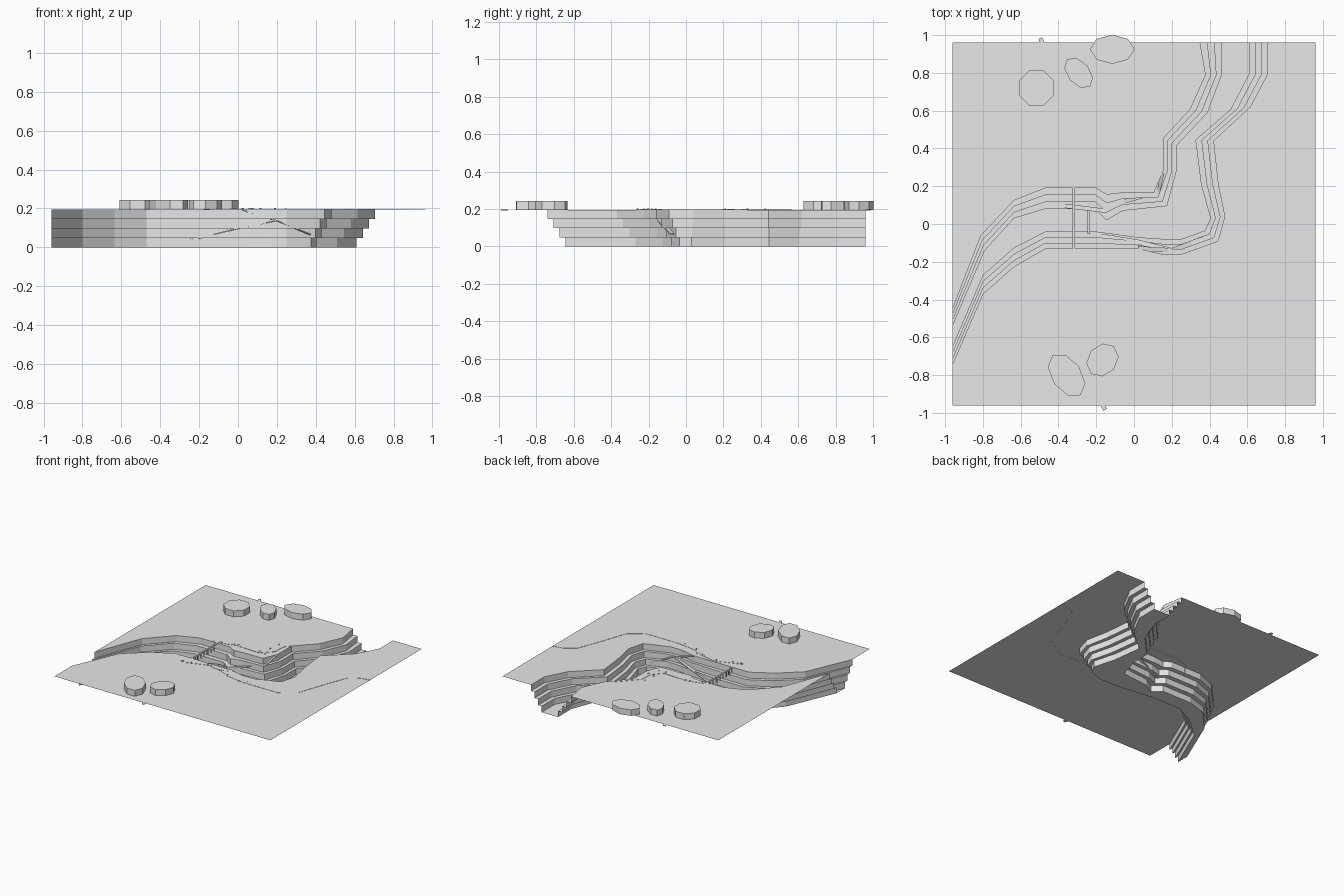
import bpy, bmesh, math, random
from mathutils import Vector, Matrix

if "Cube" in bpy.data.objects:
    bpy.data.objects.remove(bpy.data.objects["Cube"])

random.seed(4)
TOP = 0.195      # plateau height
HALF = 0.96      # half size of the plateau
LEVELS = 4       # rock terraces

stone = bpy.data.materials.new("pale_grey_stone")
stone.use_nodes = True
grey = (0.8, 0.8, 0.8, 1)
stone.diffuse_color = grey
stone.node_tree.nodes["Principled BSDF"].inputs["Base Color"].default_value = grey


def finish(name, bm, fix_normals=True):
    """Turn a bmesh into a named, flat shaded object."""
    if fix_normals:
        bmesh.ops.recalc_face_normals(bm, faces=bm.faces)
    mesh = bpy.data.meshes.new(name)
    bm.to_mesh(mesh)
    bm.free()
    mesh.materials.append(stone)
    obj = bpy.data.objects.new(name, mesh)
    bpy.context.scene.collection.objects.link(obj)
    return obj


def add_box(bm, centre, size, turn=0):
    matrix = (Matrix.Translation(centre) @ Matrix.Rotation(turn, 4, "Z")
              @ Matrix.Diagonal((*size, 1)))
    bmesh.ops.create_cube(bm, size=1, matrix=matrix)


def ribbon(name, path, width, thickness):
    """Flat strip that follows a path."""
    bm = bmesh.new()
    points = [Vector(p) for p in path]
    rings = []
    for i, p in enumerate(points):
        along = points[min(i + 1, len(points) - 1)] - points[max(i - 1, 0)]
        side = Vector((-along.y, along.x, 0)).normalized() * width / 2
        drop = Vector((0, 0, thickness))
        rings.append([bm.verts.new(v) for v in (p + side, p - side, p - side - drop, p + side - drop)])
    for a, b in zip(rings, rings[1:]):
        for k in range(4):
            n = (k + 1) % 4
            bm.faces.new((a[k], a[n], b[n], b[k]))
    bm.faces.new(rings[0])
    bm.faces.new(rings[-1][::-1])
    return finish(name, bm)


# Canyon rims from west to north east: rim x, rim y, shift to the foot of the wall
north_rim = [
    (-HALF, -.45, 0, -.09), (-.81, -.06, .02, -.08), (-.635, .125, 0, -.095),
    (-.47, .19, 0, -.11), (-.2, .19, -.01, -.11), (-.145, .155, 0, -.135),
    (-.06, .165, 0, -.095), (.105, .165, .07, -.07), (.155, .28, .07, 0),
    (.155, .455, .07, -.04), (.3, .61, .09, -.02), (.38, .79, .085, 0),
    (.35, HALF, .115, 0)]
south_rim = [
    (-HALF, -.74, 0, .095), (-.8, -.37, 0, .1), (-.635, -.225, 0, .1),
    (-.47, -.13, 0, .09), (-.2, -.13, 0, .09), (.02, -.13, 0, .06),
    (.15, -.16, .02, .08), (.25, -.16, 0, .08), (.445, -.09, -.07, .055),
    (.48, .04, -.075, -.01), (.445, .21, -.09, 0), (.42, .44, -.095, .005),
    (.615, .62, -.105, -.015), (.705, .79, -.095, .005), (.705, HALF, -.095, 0)]


def terraces(bm, rim, flip):
    """Stepped wall from rim to foot; returns the rim and foot vertices."""
    rows = []
    for level in range(LEVELS, 0, -1):
        reach = (LEVELS - level) / (LEVELS - 1)
        for z in (level, level - 1):
            rows.append([bm.verts.new((x + dx * reach, y + dy * reach, TOP * z / LEVELS))
                         for x, y, dx, dy in rim])
    for upper, lower in zip(rows, rows[1:]):
        for i in range(len(rim) - 1):
            quad = [lower[i], lower[i + 1], upper[i + 1], upper[i]]
            bm.faces.new(quad[::-1] if flip else quad)
    return rows[0], rows[-1]


# Plateau, canyon walls and floor as one sheet
bm = bmesh.new()
north_top, north_foot = terraces(bm, north_rim, False)
south_top, south_foot = terraces(bm, south_rim, True)


def corner(sx, sy):
    return bm.verts.new((sx * HALF, sy * HALF, TOP))


flats = [
    bm.faces.new(north_top + [corner(-1, 1)]),
    bm.faces.new(south_top + [corner(1, 1), corner(1, -1), corner(-1, -1)]),
    bm.faces.new(north_foot + south_foot[::-1])]
for face in flats:
    face.normal_update()
    if face.normal.z < 0:
        face.normal_flip()
bmesh.ops.triangulate(bm, faces=flats)
finish("canyon_land", bm, fix_normals=False)


# Flat topped outcrops: x, y, half length, half width, turn
outcrops = [
    (-.516, .72, .1, .1, 22), (-.293, .8, .095, .06, -50), (-.115, .925, .118, .077, 0),
    (-.357, -.8, .13, .08, -55), (-.167, -.72, .095, .078, 50)]
for number, (x, y, length, width, turn) in enumerate(outcrops):
    bm = bmesh.new()
    bmesh.ops.create_cone(
        bm, cap_ends=True, segments=8, radius1=1, radius2=1, depth=1,
        matrix=Matrix.Translation((x, y, TOP + .024))
        @ Matrix.Rotation(math.radians(turn), 4, "Z")
        @ Matrix.Diagonal((length, width, .048, 1)))
    finish(f"outcrop_{number + 1}", bm)

# Ramps cut along the canyon walls
ribbon("south_upper_ramp", [(.02, -.13, TOP), (.2, -.14, .14), (.37, -.075, .07)], .025, .006)
ribbon("south_lower_ramp", [(.2, -.14, .14), (.02, -.095, .105), (-.2, -.06, .05)], .025, .006)
ribbon("north_ramp", [(.15, .27, TOP), (.13, .17, .15), (-.05, .12, .105),
                      (-.15, .07, .1), (-.4, .1, .05)], .022, .006)

# Low worn tracks on the plateau
track = TOP + .002
south_track = [(-.32, -.21), (-.15, -.15), (-.02, -.18), (.1, -.23), (.24, -.25), (.53, -.25),
               (.65, -.16), (.73, .07), (.8, .25), (.88, .3), (HALF, .315)]
north_track = [(-.31, .21), (-.18, .245), (.03, .235), (.1, .31), (.11, .42), (.24, .56)]
for name, path in (("south_track", south_track), ("north_track", north_track)):
    ribbon(name, [(x, y, track) for x, y in path], .022, .003)


# Plank bridges with hanging posts
def bridge(name, x, y0, y1, z, drop):
    bm = bmesh.new()
    add_box(bm, (x, (y0 + y1) / 2, z), (.013, y1 - y0, .004))
    steps = max(2, round((y1 - y0) / .04))
    for i in range(steps + 1):
        y = y0 + (y1 - y0) * i / steps
        for side in (-1, 1):
            add_box(bm, (x + side * .005, y, z - drop / 2), (.003, .004, drop))
    finish(name, bm)


bridge("upper_bridge", -.32, -.13, .19, TOP - .003, .045)
bridge("lower_bridge", -.24, -.05, .08, .06, .02)

# Loose stones beside the tracks, and a marker stone on two edges
bm = bmesh.new()
for path in (south_track[:5], north_track[:5]):
    for _ in range(18):
        x, y = random.choice(path)
        size = random.uniform(.004, .008)
        add_box(bm, (x + random.uniform(-.05, .05), y + random.uniform(-.02, .02), TOP + size / 2),
                (size, size, size), random.uniform(0, math.pi))
finish("loose_stones", bm)

for name, x, y, turn in (("back_marker", -.49, .97, .4), ("front_marker", -.16, -.97, .5)):
    bm = bmesh.new()
    add_box(bm, (x, y, TOP), (.022, .03, .004), turn)
    finish(name, bm)
